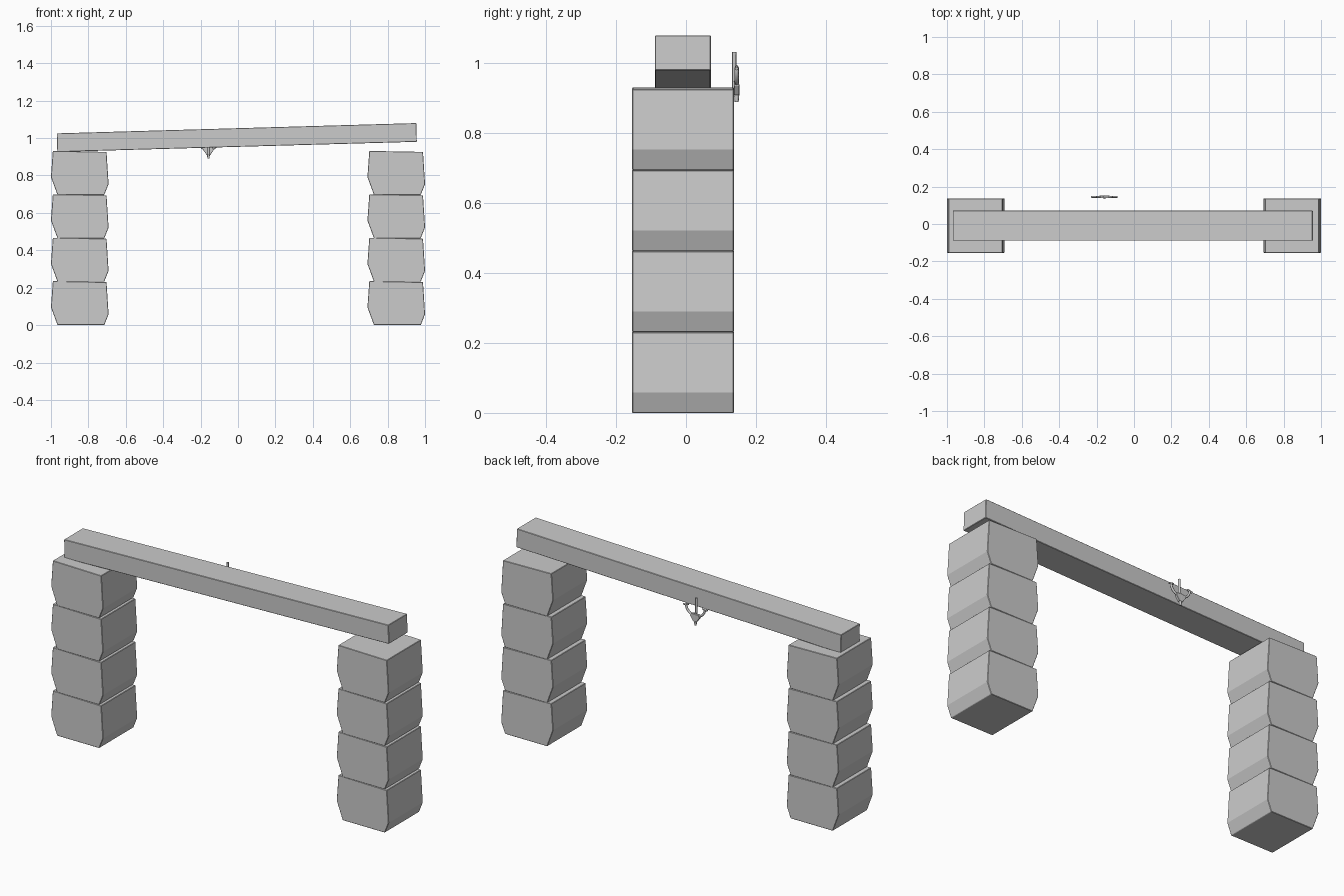
import bpy, bmesh, math
from mathutils import Vector

if "Cube" in bpy.data.objects:
    bpy.data.objects.remove(bpy.data.objects["Cube"], do_unlink=True)

# one plain grey for everything
grey = bpy.data.materials.new("stone_grey")
grey.use_nodes = True
colour = (0.6, 0.6, 0.6, 1)
grey.diffuse_color = colour
grey.node_tree.nodes["Principled BSDF"].inputs["Base Color"].default_value = colour


def add_object(name, data):
    ob = bpy.data.objects.new(name, data)
    bpy.context.scene.collection.objects.link(ob)
    data.materials.append(grey)
    return ob


def extrude_profile(name, points, y_front, y_back, bevel=0.002):
    """Prism from an x-z outline, swept from front to back."""
    bm = bmesh.new()
    face = bm.faces.new([bm.verts.new((x, y_front, z)) for x, z in points])
    swept = bmesh.ops.extrude_face_region(bm, geom=[face])["geom"]
    moved = [v for v in swept if isinstance(v, bmesh.types.BMVert)]
    bmesh.ops.translate(bm, verts=moved, vec=(0, y_back - y_front, 0))
    bmesh.ops.recalc_face_normals(bm, faces=bm.faces)
    mesh = bpy.data.meshes.new(name)
    bm.to_mesh(mesh)
    bm.free()
    ob = add_object(name, mesh)
    mod = ob.modifiers.new("worn_edges", "BEVEL")
    mod.width = bevel
    mod.segments = 1
    mod.limit_method = "ANGLE"
    mod.angle_limit = math.radians(50)
    return ob


def tube(name, points, radius, ends=None):
    """Smooth round bar through the points; ends scales the radius per point."""
    curve = bpy.data.curves.new(name, "CURVE")
    curve.dimensions = "3D"
    curve.bevel_depth = radius
    curve.bevel_resolution = 2
    curve.use_fill_caps = True
    spline = curve.splines.new("POLY")
    spline.points.add(len(points) - 1)
    for i, p in enumerate(points):
        spline.points[i].co = (*p, 1)
        spline.points[i].radius = ends[i] if ends else 1
    return add_object(name, curve)


# two pillars of stacked blocks, each flaring out above its narrow foot
block = [(-0.965, 0), (-0.715, 0), (-0.692, 0.058), (-0.703, 0.23),
         (-0.99, 0.235), (-1.0, 0.095)]
for side, shift in (("right", 0), ("left", 1.692)):
    for level in range(4):
        outline = [(x + shift, z + level * 0.232) for x, z in block]
        extrude_profile(f"{side}_pillar_block_{level + 1}", outline, -0.154, 0.137)

# slightly tilted beam
extrude_profile("beam", [(-0.966, 0.926), (0.956, 0.98), (0.953, 1.08), (-0.969, 1.025)],
                -0.089, 0.071)

# small hook behind the beam
hx, hy = -0.158, 0.145
tube("hook_shaft", [(hx, 0.138, 0.915), (hx, 0.138, 1.033)], 0.006)
tube("hook_stem", [(hx, hy, z) for z in (0.89, 0.915, 0.93, 0.955)], 0.008,
     [0.7, 1, 1, 0.8])
extrude_profile("hook_collar", [(hx - 0.010, 0.91), (hx + 0.010, 0.91), (hx + 0.028, 0.936),
                (hx + 0.022, 0.95), (hx - 0.022, 0.95), (hx - 0.028, 0.936)], 0.138, 0.152, 0.001)
for side, s in (("left", 1), ("right", -1)):
    arc = [Vector((hx + s * 0.056 * math.sin(a), hy, 0.988 - 0.05 * math.cos(a)))
           for a in [math.pi / 2 * i / 8 for i in range(9)]]
    tube(f"hook_arm_{side}", arc, 0.006)
    tube(f"hook_tip_{side}", [(hx + s * 0.042, hy, 0.99), (hx + s * 0.07, hy, 0.985)], 0.005)
